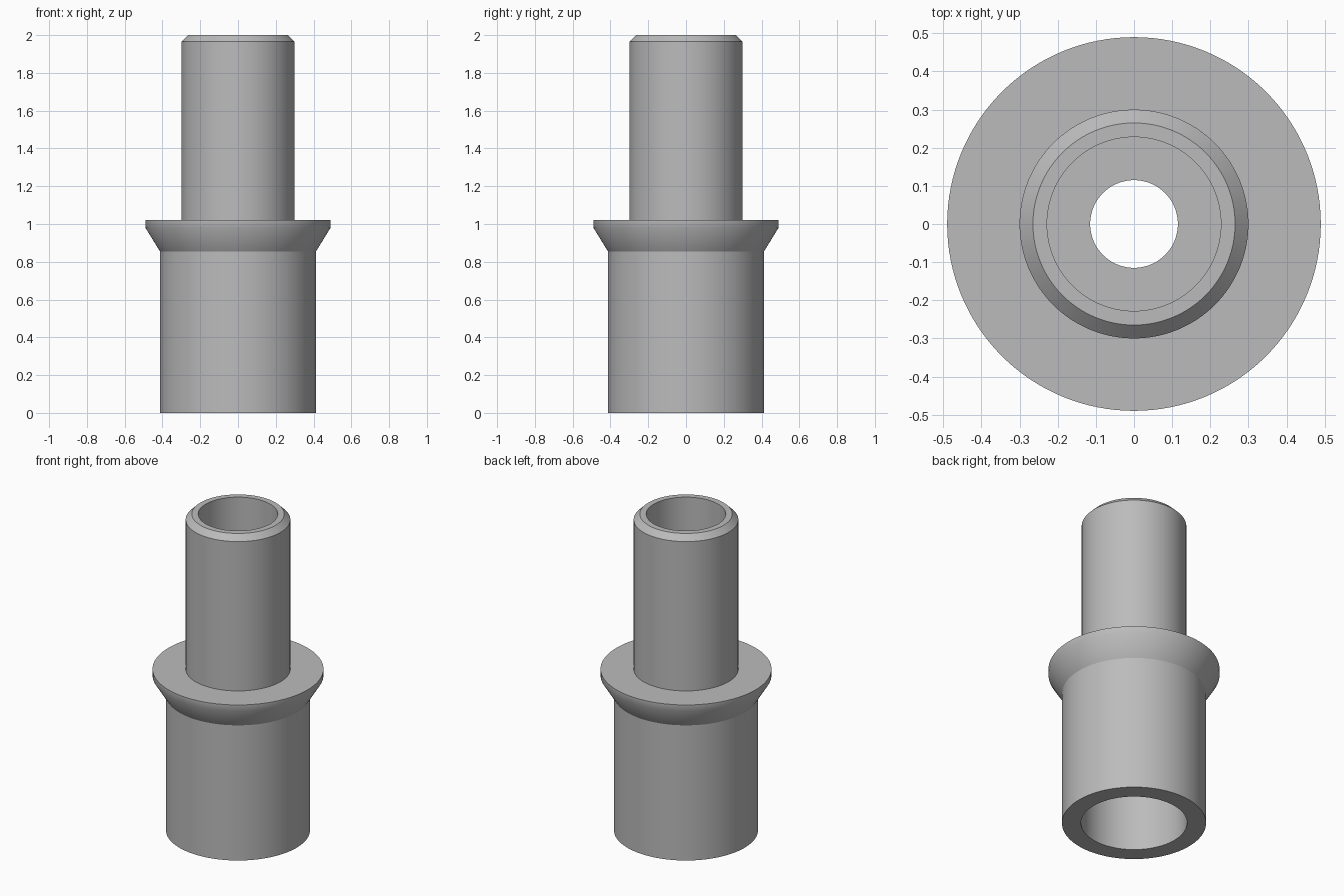
import bpy, bmesh, math

if "Cube" in bpy.data.objects:
    bpy.data.objects.remove(bpy.data.objects["Cube"])

SIDES = 128

metal = bpy.data.materials.new("grey metal")
metal.diffuse_color = (0.5, 0.5, 0.5, 1)
metal.use_nodes = True
metal.node_tree.nodes["Principled BSDF"].inputs["Base Color"].default_value = metal.diffuse_color

# Closed cross-section of the stepped sleeve: radius, height, crisp edge
PROFILE = [
    (0.304, 0.0, True), (0.413, 0.0, True),      # socket mouth
    (0.413, 0.855, True),                        # socket wall
    (0.49, 0.98, False), (0.49, 1.02, True),     # flared collar
    (0.30, 1.02, True), (0.30, 1.965, True),     # spigot wall
    (0.265, 2.0, True), (0.228, 2.0, True),      # chamfered rim
    (0.228, 1.02, True), (0.115, 1.02, True),    # spigot bore and ledge
    (0.115, 0.855, True), (0.304, 0.855, True),  # through hole and socket roof
]


def lathe(name, profile, material):
    """Revolve a closed profile about z, with chosen rings left sharp."""
    bm = bmesh.new()
    rings = []
    for r, z, _ in profile:
        rings.append([bm.verts.new((r * math.cos(2 * math.pi * i / SIDES),
                                    r * math.sin(2 * math.pi * i / SIDES), z))
                      for i in range(SIDES)])
    for k, low in enumerate(rings):
        high = rings[(k + 1) % len(rings)]
        for i in range(SIDES):
            j = (i + 1) % SIDES
            bm.faces.new((low[i], low[j], high[j], high[i])).smooth = True
    for ring, (_, _, crisp) in zip(rings, profile):
        for i in range(SIDES):
            bm.edges.get((ring[i], ring[(i + 1) % SIDES])).smooth = not crisp
    bmesh.ops.recalc_face_normals(bm, faces=bm.faces)
    mesh = bpy.data.meshes.new(name)
    bm.to_mesh(mesh)
    bm.free()
    mesh.materials.append(material)
    obj = bpy.data.objects.new(name, mesh)
    bpy.context.collection.objects.link(obj)
    return obj


lathe("stepped_sleeve", PROFILE, metal)
